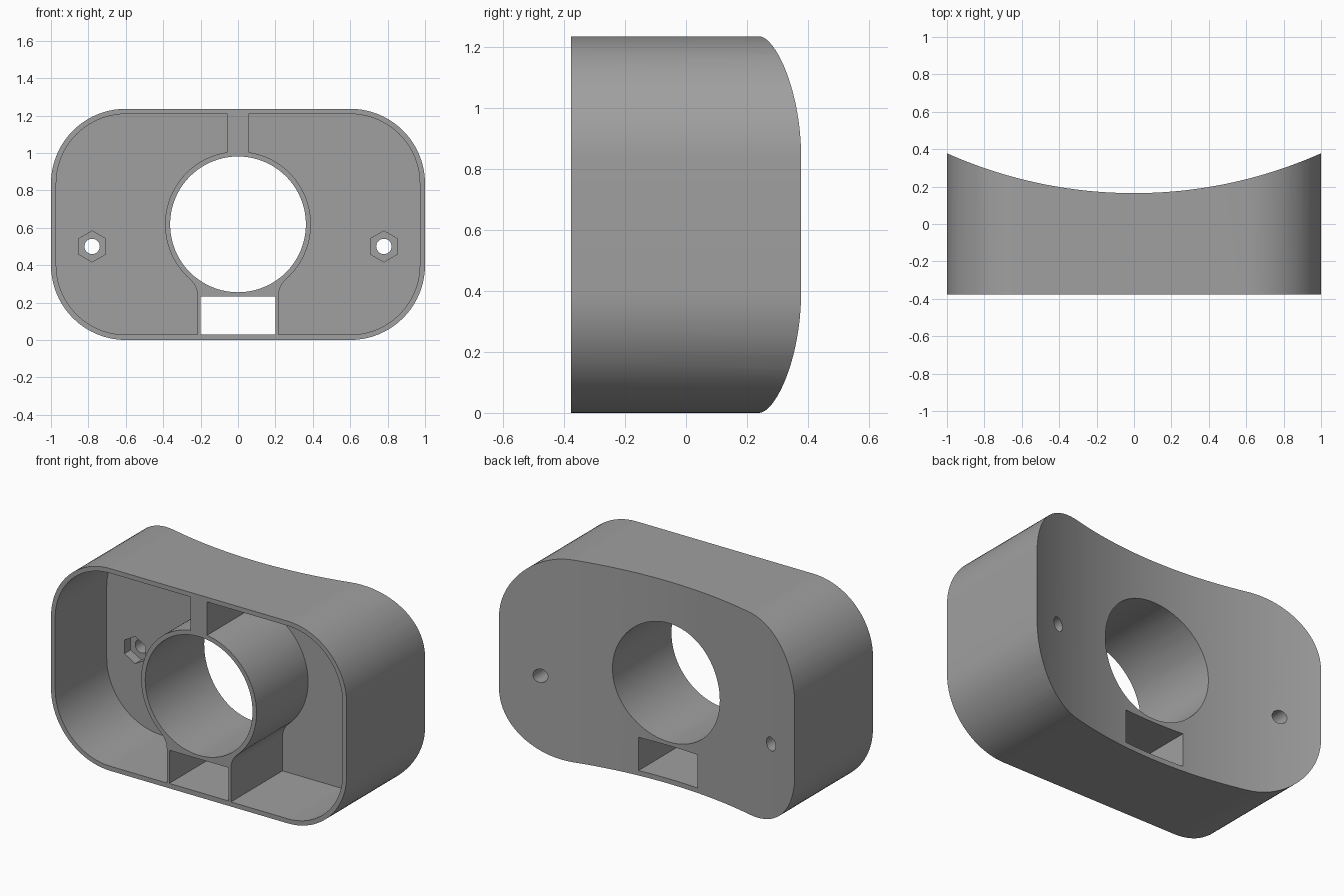
import bpy
import bmesh
import math
from mathutils import Vector

if "Cube" in bpy.data.objects:
    bpy.data.objects.remove(bpy.data.objects["Cube"])

HEIGHT = 1.236
MID = HEIGHT / 2
FRONT, BACK, FLOOR = -0.378, 0.378, 0.12
WALL = 0.028


def arc(cx, cy, r, a0, a1, n):
    """Points along an arc, angles in degrees, both ends included."""
    angles = [math.radians(a0 + (a1 - a0) * i / n) for i in range(n + 1)]
    return [(cx + r * math.cos(a), cy + r * math.sin(a)) for a in angles]


def circle(cx, cy, r, n, start=0):
    return arc(cx, cy, r, start, start + 360, n)[:-1]


def rounded_rect(hw, hh, r, n=20):
    pts = []
    for sx, sy, a in ((1, 1, 0), (-1, 1, 90), (-1, -1, 180), (1, -1, 270)):
        pts += arc(sx * (hw - r), MID + sy * (hh - r), r, a, a + 90, n)
    return pts


def prism(name, outline, start, end, upright=False):
    """Extrude an outline along y, or along z when upright."""
    bm = bmesh.new()
    place = (lambda u, v: (u, v, start)) if upright else (lambda u, v: (u, start, v))
    face = bm.faces.new([bm.verts.new(place(u, v)) for u, v in outline])
    ext = bmesh.ops.extrude_face_region(bm, geom=[face])
    move = Vector((0, 0, end - start)) if upright else Vector((0, end - start, 0))
    bmesh.ops.translate(bm, vec=move,
                        verts=[g for g in ext["geom"] if isinstance(g, bmesh.types.BMVert)])
    bmesh.ops.recalc_face_normals(bm, faces=bm.faces)
    mesh = bpy.data.meshes.new(name)
    bm.to_mesh(mesh)
    bm.free()
    obj = bpy.data.objects.new(name, mesh)
    bpy.context.collection.objects.link(obj)
    return obj


def cut(target, cutter):
    mod = target.modifiers.new("cut", 'BOOLEAN')
    mod.operation, mod.solver, mod.object = 'DIFFERENCE', 'EXACT', cutter
    bpy.context.view_layer.objects.active = target
    bpy.ops.object.modifier_apply(modifier=mod.name)
    bpy.data.objects.remove(cutter)


# Rounded block with a concave back
housing = prism("housing", rounded_rect(1, MID, 0.4), FRONT, 0.45)
sag = 0.213
R = (1 + sag * sag) / (2 * sag)
half = math.degrees(math.asin(1.1 / R))
back_curve = arc(0, BACK - sag + R, R, 270 - half, 270 + half, 64)
cut(housing, prism("back_cutter", back_curve + [(1.1, 1), (-1.1, 1)], -0.2, 1.5, True))

# Keyhole core left standing in the cavity: slot walls, fillets, tube and top rib
tube_r, slot_w, rib_w, fillet_z = 0.39, 0.217, 0.056, 0.235
dz = MID - fillet_z
fillet_r = (slot_w ** 2 + dz ** 2 - tube_r ** 2) / (2 * (tube_r - slot_w))
tangent = math.degrees(math.atan2(dz, -(slot_w + fillet_r)))
rib_angle = math.degrees(math.acos(rib_w / tube_r))
side = [(slot_w, -0.2)]
side += arc(slot_w + fillet_r, fillet_z, fillet_r, 180, tangent, 10)
side += arc(0, MID, tube_r, tangent - 180, rib_angle, 40)[1:]
side += [(rib_w, 1.5)]
core = prism("core", side + [(-x, z) for x, z in reversed(side)], -0.7, 0.5)

# Front cavity around the core
cavity = prism("cavity", rounded_rect(1 - WALL, MID - WALL, 0.4 - WALL), -0.5, FLOOR)
cut(cavity, core)
cut(housing, cavity)

# Main bore and rectangular slot
cut(housing, prism("bore", circle(0, MID, 0.363, 80), -0.6, 0.6))
cut(housing, prism("slot", [(-0.2, 0.03), (0.2, 0.03), (0.2, 0.233), (-0.2, 0.233)], -0.6, 0.6))

# Screw holes with hexagonal nut recesses
for x in (-0.78, 0.78):
    cut(housing, prism("nut_recess", circle(x, 0.5, 0.083, 6, 30), 0.0, FLOOR + 0.06))
    cut(housing, prism("screw_hole", circle(x, 0.5, 0.041, 32), 0.0, 0.6))

# Single grey finish
grey = bpy.data.materials.new("grey plastic")
grey.diffuse_color = (0.35, 0.35, 0.35, 1)
grey.use_nodes = True
grey.node_tree.nodes["Principled BSDF"].inputs["Base Color"].default_value = grey.diffuse_color
housing.data.materials.clear()
housing.data.materials.append(grey)
for p in housing.data.polygons:
    p.material_index = 0
bpy.ops.object.select_all(action='DESELECT')
housing.select_set(True)
bpy.context.view_layer.objects.active = housing
bpy.ops.object.shade_smooth_by_angle(angle=math.radians(25))
